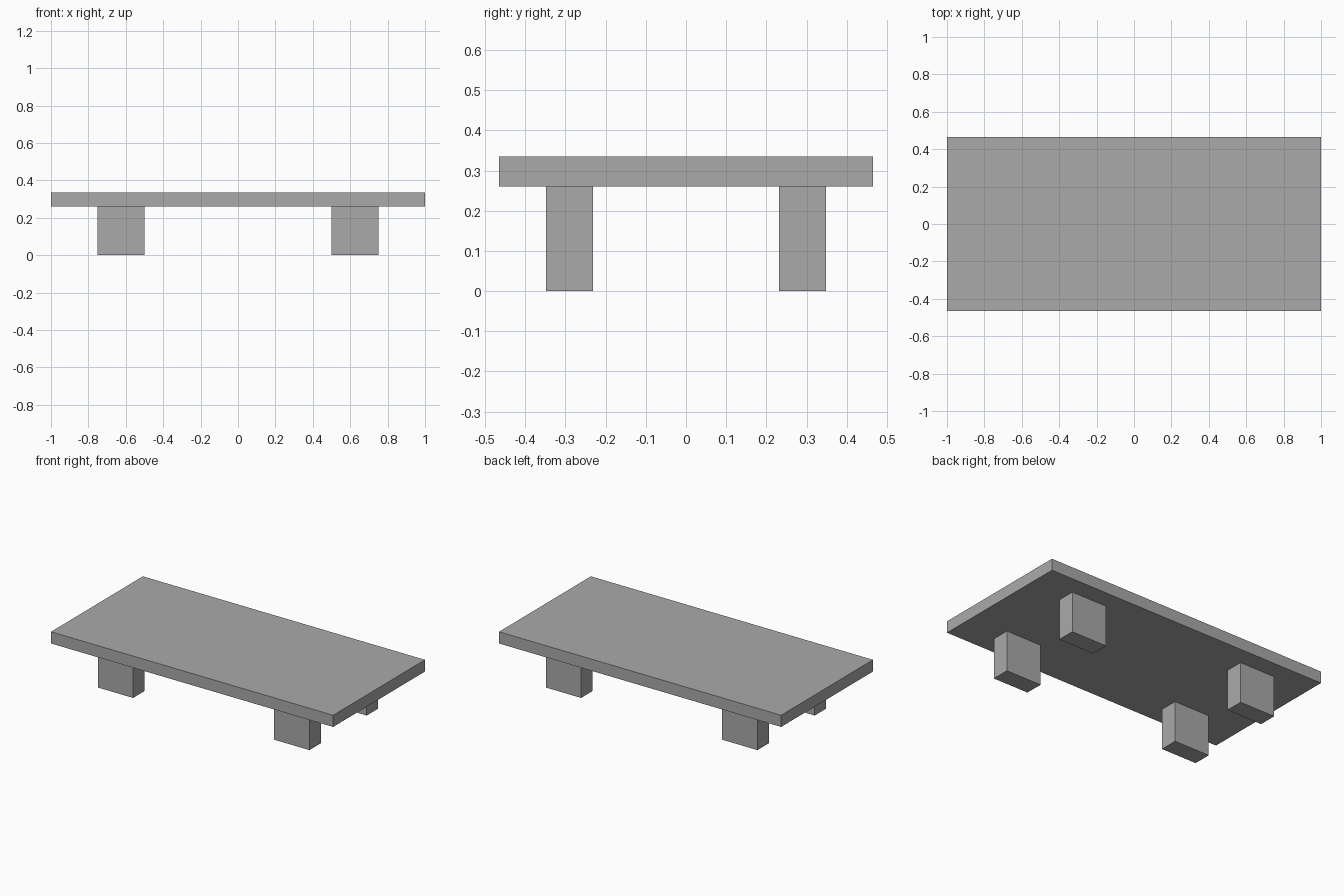
import bpy

# Remove the default object
default = bpy.data.objects.get("Cube")
if default:
    bpy.data.objects.remove(default, do_unlink=True)

# Single flat colour
grey = bpy.data.materials.new("plain_grey")
grey.use_nodes = True
colour = (0.4, 0.4, 0.4, 1)
grey.diffuse_color = colour
grey.node_tree.nodes["Principled BSDF"].inputs["Base Color"].default_value = colour

TOP_Z, LEG_HEIGHT = 0.335, 0.26


def box(name, centre, size):
    """Sharp-edged block with its scale applied."""
    bpy.ops.mesh.primitive_cube_add(size=1, location=centre)
    obj = bpy.context.object
    obj.name = name
    obj.scale = size
    bpy.ops.object.transform_apply(location=False, rotation=False, scale=True)
    obj.data.materials.append(grey)
    return obj


# Table top
thickness = TOP_Z - LEG_HEIGHT
box("table_top", (0, 0, LEG_HEIGHT + thickness / 2), (2, 0.93, thickness))

# Four block legs, set in from the corners
for x_name, x_side in (("left", 1), ("right", -1)):
    for y_name, y_side in (("front", -1), ("back", 1)):
        box(f"{y_name}_{x_name}_leg",
            (x_side * 0.625, y_side * 0.29, LEG_HEIGHT / 2),
            (0.25, 0.116, LEG_HEIGHT))
